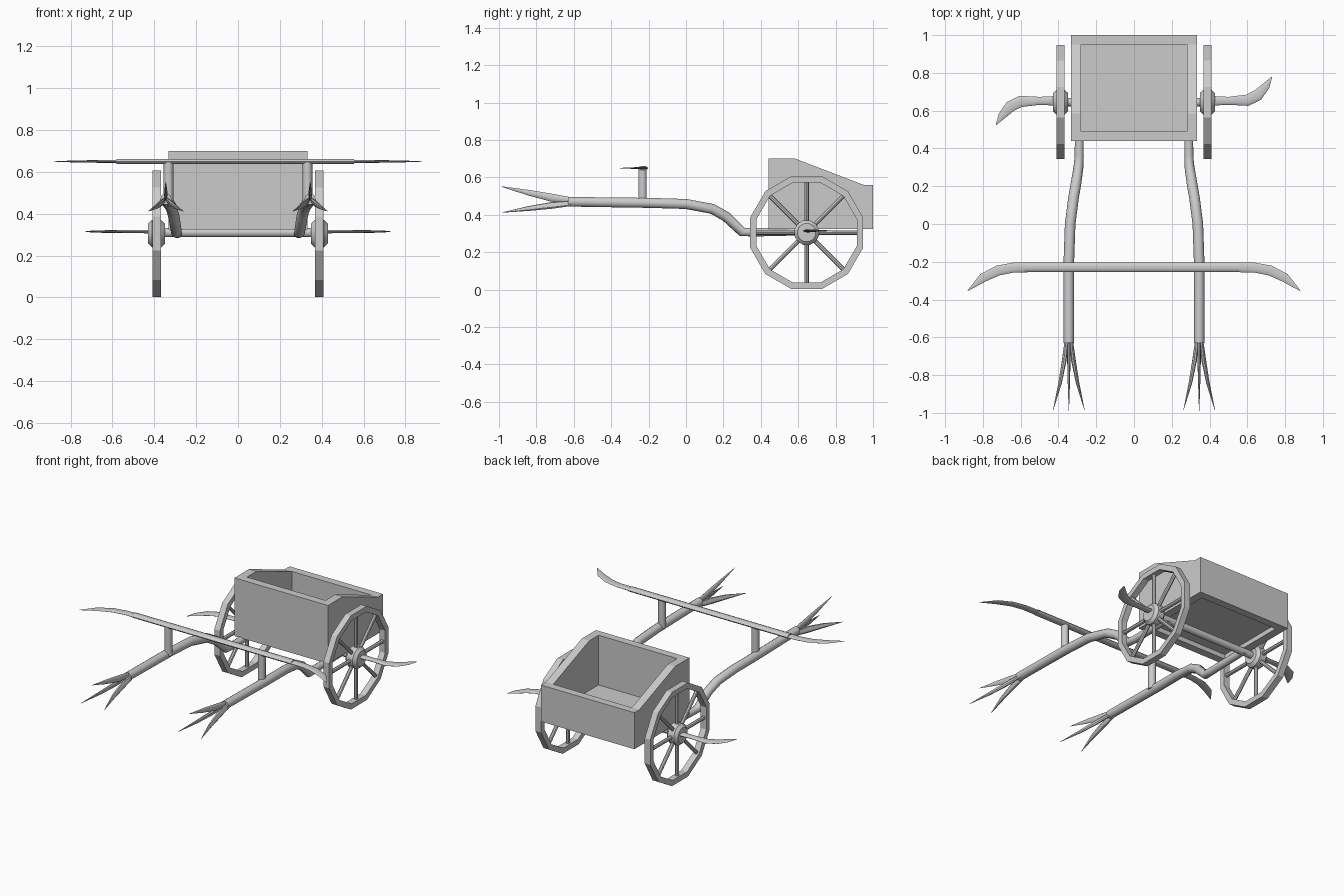
import bpy, bmesh, math
from mathutils import Vector

if "Cube" in bpy.data.objects:
    bpy.data.objects.remove(bpy.data.objects["Cube"])

grey = bpy.data.materials.new("plain_grey")
grey.diffuse_color = (0.6, 0.6, 0.6, 1)
grey.use_nodes = True
grey.node_tree.nodes["Principled BSDF"].inputs["Base Color"].default_value = grey.diffuse_color


def finish(name, bm, smooth=True):
    bmesh.ops.recalc_face_normals(bm, faces=bm.faces)
    mesh = bpy.data.meshes.new(name)
    bm.to_mesh(mesh)
    bm.free()
    mesh.materials.append(grey)
    ob = bpy.data.objects.new(name, mesh)
    bpy.context.collection.objects.link(ob)
    if smooth:
        bpy.ops.object.select_all(action='DESELECT')
        ob.select_set(True)
        bpy.context.view_layer.objects.active = ob
        bpy.ops.object.shade_smooth_by_angle(angle=math.radians(40))
    return ob


def loft(name, sections, thin=(0, 0, 1), sides=10):
    """Elliptical tube; each section is (centre, half width, half thickness)."""
    bm = bmesh.new()
    pts = [Vector(s[0]) for s in sections]
    rings = []
    for i, (_, a, b) in enumerate(sections):
        t = (pts[min(i + 1, len(pts) - 1)] - pts[max(i - 1, 0)]).normalized()
        u = t.cross(Vector(thin)).normalized()
        v = u.cross(t)
        rings.append([bm.verts.new(pts[i] + u * a * math.cos(k * math.tau / sides)
                                   + v * b * math.sin(k * math.tau / sides))
                      for k in range(sides)])
    for r, q in zip(rings, rings[1:]):
        for k in range(sides):
            n = (k + 1) % sides
            bm.faces.new((r[k], r[n], q[n], q[k]))
    bm.faces.new(rings[0])
    bm.faces.new(rings[-1])
    return finish(name, bm)


def lathe_x(name, profile, centre, sides, closed, smooth):
    """Spin a profile of (x, radius) about an axle along x."""
    bm = bmesh.new()
    cx, cy, cz = centre
    rings = []
    for x, r in profile:
        rings.append([bm.verts.new((cx + x,
                                    cy + r * math.cos((k + 0.5) * math.tau / sides),
                                    cz + r * math.sin((k + 0.5) * math.tau / sides)))
                      for k in range(sides)])
    for r, q in list(zip(rings, rings[1:])) + ([(rings[-1], rings[0])] if closed else []):
        for k in range(sides):
            n = (k + 1) % sides
            bm.faces.new((r[k], r[n], q[n], q[k]))
    if not closed:
        bm.faces.new(rings[0])
        bm.faces.new(rings[-1])
    return finish(name, bm, smooth)


def slab(name, outline, x0, x1):
    """Extrude a (y, z) outline from x0 to x1."""
    bm = bmesh.new()
    face = bm.faces.new([bm.verts.new((x0, y, z)) for y, z in outline])
    ext = bmesh.ops.extrude_face_region(bm, geom=[face])
    for v in ext["geom"]:
        if isinstance(v, bmesh.types.BMVert):
            v.co.x = x1
    return finish(name, bm, False)


def rect(y0, y1, z0, z1):
    return [(y0, z0), (y1, z0), (y1, z1), (y0, z1)]


AY, AZ = 0.645, 0.305   # axle position

# Cart body: sloped sides, front and back boards, raised floor
for s, side in ((-1, "left"), (1, "right")):
    slab("side_board_" + side, [(0.44, 0.325), (1, 0.325), (1, 0.56), (0.95, 0.56),
                                (0.585, 0.70), (0.44, 0.70)], s * 0.28, s * 0.333)
slab("front_board", rect(0.44, 0.49, 0.325, 0.70), -0.28, 0.28)
slab("back_board", rect(0.95, 1.0, 0.325, 0.56), -0.28, 0.28)
slab("floor_board", rect(0.49, 0.95, 0.355, 0.38), -0.28, 0.28)

# Axle
loft("axle", [((-0.37, AY, AZ + 0.005), 0.023, 0.023), ((0.37, AY, AZ + 0.005), 0.023, 0.023)])

for s, side in ((-1, "left"), (1, "right")):
    # Wheel: twelve-sided rim, eight spokes, barrel hub
    c = (s * 0.389, AY, AZ)
    R, r = 0.302 / math.cos(math.pi / 12), 0.268 / math.cos(math.pi / 12)
    lathe_x("wheel_rim_" + side, [(-0.02, r), (0.02, r), (0.02, R), (-0.02, R)],
            c, 12, True, False)
    lathe_x("wheel_hub_" + side, [(-0.04, 0.05), (-0.022, 0.068), (0.022, 0.068),
                                  (0.04, 0.05)], c, 12, False, True)
    for k in range(8):
        a = k * math.tau / 8
        d = Vector((0, math.cos(a), math.sin(a)))
        loft(f"spoke_{side}_{k}", [(Vector(c) + d * 0.04, 0.012, 0.012),
                                   (Vector(c) + d * 0.275, 0.012, 0.012)],
             thin=(1, 0, 0), sides=8)

    # Curved flat blade on the hub, bent opposite ways on the two wheels
    loft("hub_blade_" + side,
         [((s * x, AY + 0.007 + s * dy, 0.315), w, h) for x, dy, w, h in (
             (0.42, 0, 0.025, 0.009), (0.50, 0, 0.021, 0.008), (0.60, 0.003, 0.030, 0.007),
             (0.655, 0.03, 0.030, 0.006), (0.70, 0.08, 0.020, 0.004),
             (0.73, 0.127, 0.002, 0.001))])

    # Bent shaft running from under the body to the claws
    loft("shaft_" + side,
         [((s * x, y, z), w, w) for x, y, z, w in (
             (0.345, -0.63, 0.47, 0.027), (0.345, -0.2, 0.464, 0.028),
             (0.338, 0.0, 0.458, 0.028), (0.32, 0.14, 0.432, 0.028),
             (0.307, 0.215, 0.39, 0.028), (0.294, 0.30, 0.309, 0.026),
             (0.29, 0.36, 0.307, 0.024), (0.29, 0.66, 0.312, 0.022))])

    # Three prongs: the middle one rises, the outer two spread and drop
    loft("upper_prong_" + side,
         [((s * 0.345, y, z), w, h) for y, z, w, h in (
             (-0.60, 0.475, 0.016, 0.008), (-0.72, 0.492, 0.021, 0.009),
             (-0.84, 0.518, 0.015, 0.006), (-0.99, 0.552, 0.001, 0.001))],
         thin=(1, 0, 0), sides=8)
    for d, tag in ((-1, "inner"), (1, "outer")):
        loft(f"{tag}_prong_{side}",
             [((s * (0.345 + d * dx), y, z), w, h) for dx, y, z, w, h in (
                 (0.010, -0.60, 0.462, 0.014, 0.009), (0.024, -0.72, 0.450, 0.019, 0.011),
                 (0.046, -0.84, 0.434, 0.014, 0.008), (0.083, -0.985, 0.412, 0.001, 0.001))],
             thin=(1, 0, 0.4 * d * s), sides=8)

    # Post carrying the yoke
    loft("yoke_post_" + side, [((s * 0.332, -0.232, 0.46), 0.023, 0.023),
                               ((s * 0.332, -0.232, 0.65), 0.023, 0.023)], thin=(0, 1, 0))

    # Curved flat blade at the yoke end
    loft("yoke_blade_" + side,
         [((s * x, y, 0.65), w, h) for x, y, w, h in (
             (0.54, -0.229, 0.026, 0.008), (0.64, -0.231, 0.026, 0.007),
             (0.72, -0.246, 0.027, 0.006), (0.80, -0.285, 0.024, 0.004),
             (0.88, -0.353, 0.002, 0.001))])

# Yoke bar across the shafts
loft("yoke_bar", [((-0.58, -0.229, 0.65), 0.026, 0.013), ((0.555, -0.229, 0.65), 0.026, 0.013)])
